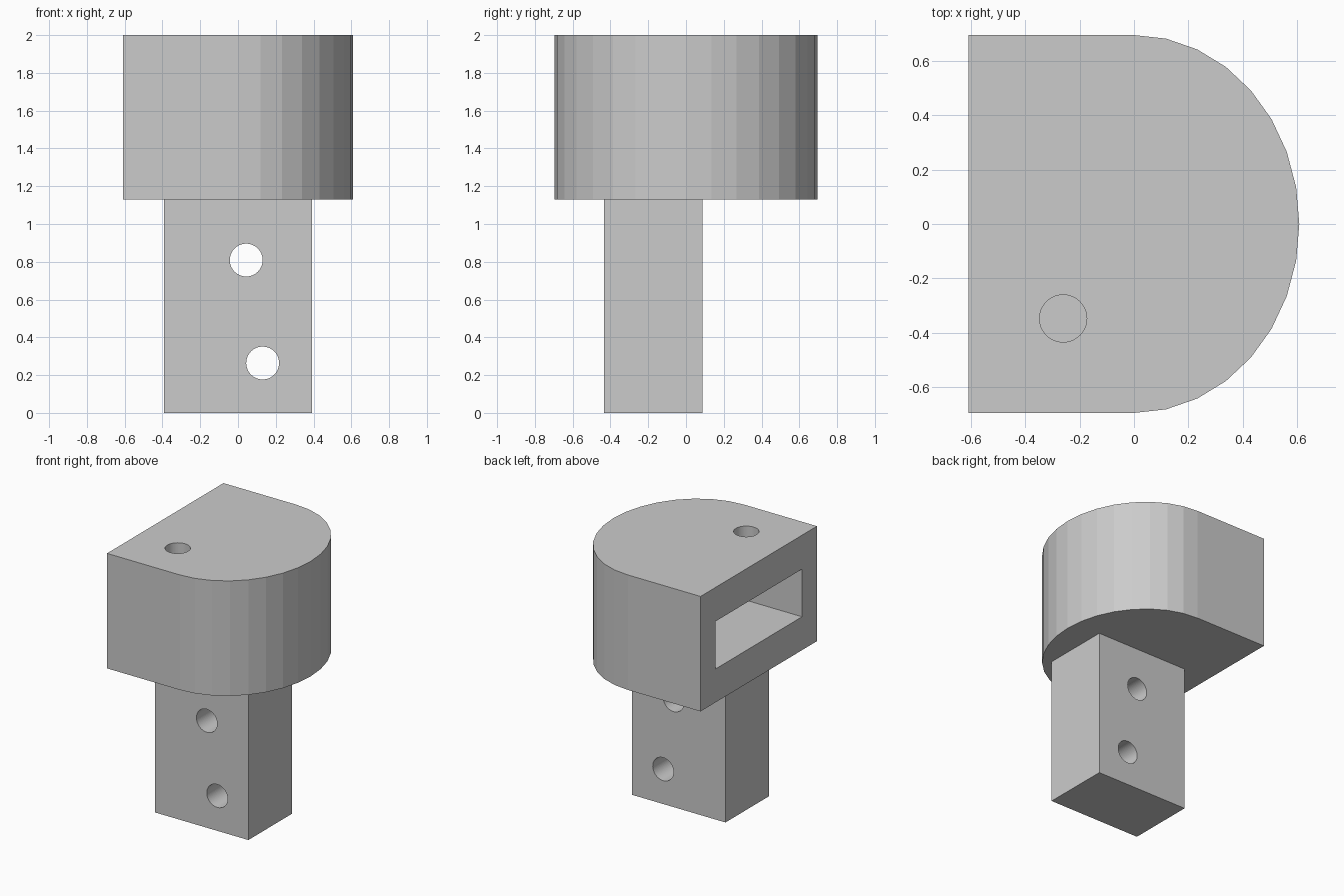
import bpy, bmesh, math
from mathutils import Matrix

if "Cube" in bpy.data.objects:
    bpy.data.objects.remove(bpy.data.objects["Cube"])

U = 2 / 23  # design module: the whole piece is 23 modules tall

grey = bpy.data.materials.new("light grey")
grey.diffuse_color = (0.6, 0.6, 0.6, 1)
grey.use_nodes = True
grey.node_tree.nodes["Principled BSDF"].inputs["Base Color"].default_value = grey.diffuse_color


def finish(bm, name):
    bmesh.ops.recalc_face_normals(bm, faces=bm.faces)
    mesh = bpy.data.meshes.new(name)
    bm.to_mesh(mesh)
    bm.free()
    obj = bpy.data.objects.new(name, mesh)
    bpy.context.collection.objects.link(obj)
    mesh.materials.append(grey)
    return obj


def box(name, lo, hi):
    bm = bmesh.new()
    bmesh.ops.create_cube(bm, size=1)
    for v in bm.verts:
        v.co = [lo[i] + (v.co[i] + 0.5) * (hi[i] - lo[i]) for i in range(3)]
    return finish(bm, name)


def rod(name, centre, depth, along_y=False):
    turn = Matrix.Rotation(math.pi / 2, 4, 'X') if along_y else Matrix()
    bm = bmesh.new()
    bmesh.ops.create_cone(bm, cap_ends=True, segments=64, radius1=U, radius2=U,
                          depth=depth, matrix=Matrix.Translation(centre) @ turn)
    return finish(bm, name)


def cut(target, cutter):
    mod = target.modifiers.new(cutter.name, 'BOOLEAN')
    mod.operation = 'DIFFERENCE'
    mod.solver = 'EXACT'
    mod.object = cutter
    cutter.hide_render = True
    cutter.hide_viewport = True


# Head: flat on the left, half-ellipse on the right
bm = bmesh.new()
outline = [(-7 * U, 8 * U), (-7 * U, -8 * U)]
for i in range(17):
    a = -math.pi / 2 + math.pi * i / 16
    outline.append((7 * U * math.cos(a), 8 * U * math.sin(a)))
face = bm.faces.new([bm.verts.new((x, y, 13 * U)) for x, y in outline])
top = bmesh.ops.extrude_face_region(bm, geom=[face])["geom"]
bmesh.ops.translate(bm, vec=(0, 0, 10 * U),
                    verts=[g for g in top if isinstance(g, bmesh.types.BMVert)])
head = finish(bm, "head")

# Side pocket and the round hole opening into it from the top
cut(head, box("pocket_cutter", (-0.8, -0.517, 1.383), (0.2, 0.517, 1.743)))
cut(head, rod("top_hole_cutter", (-3 * U, -4 * U, 1.85), 0.6))

# Leg with two holes running front to back
leg = box("leg", (-4.5 * U, -5 * U, 0), (4.5 * U, U, 13 * U))
cut(leg, rod("upper_hole_cutter", (0.5 * U, -2 * U, 0.809), 1, True))
cut(leg, rod("lower_hole_cutter", (1.5 * U, -2 * U, 0.264), 1, True))
